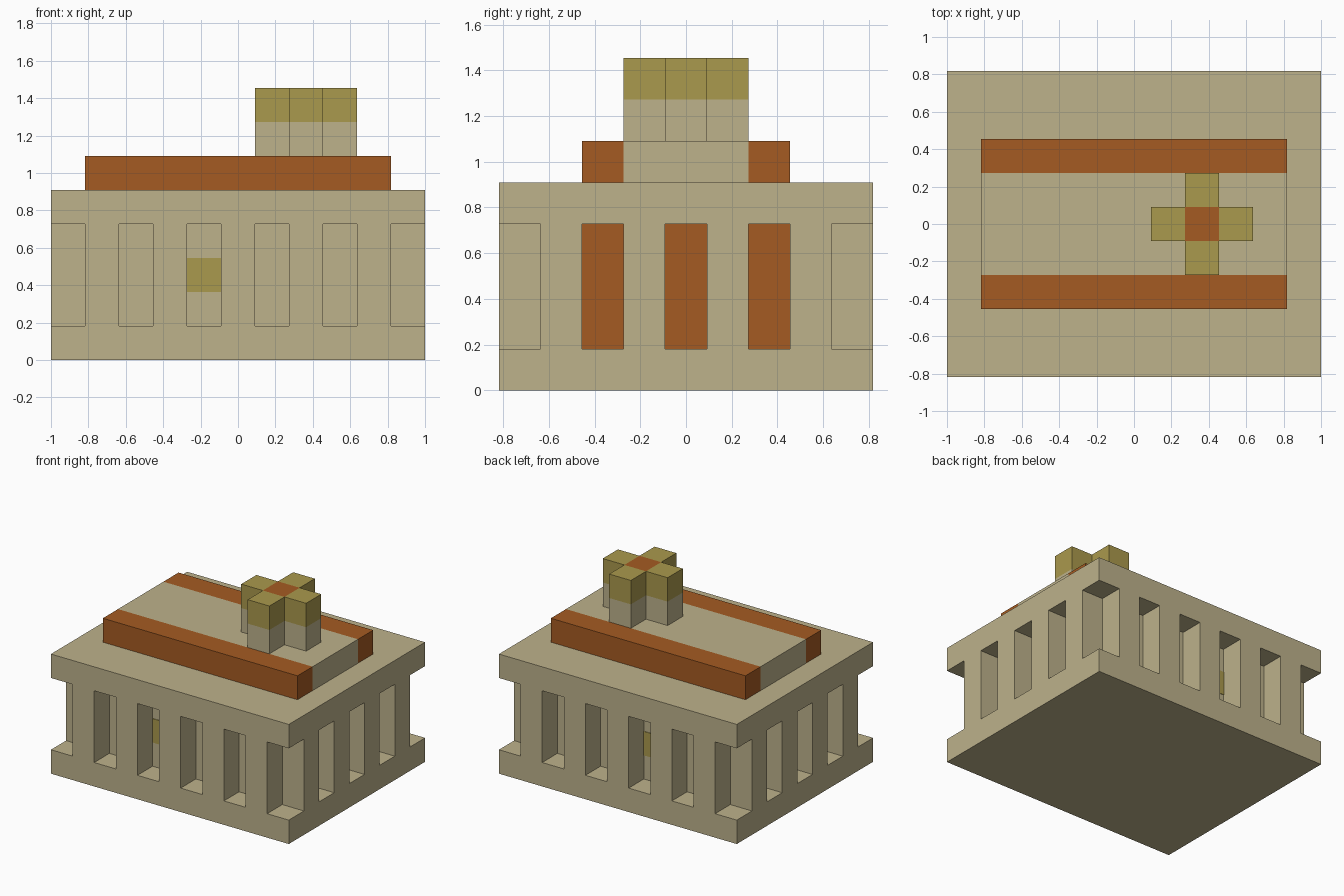
import bpy

U = 2 / 11  # one block

cube = bpy.data.objects.get("Cube")
if cube:
    bpy.data.objects.remove(cube, do_unlink=True)


def material(name, rgb):
    m = bpy.data.materials.new(name)
    m.use_nodes = True
    m.diffuse_color = (*rgb, 1)
    m.node_tree.nodes["Principled BSDF"].inputs["Base Color"].default_value = (*rgb, 1)
    return m


stone = material("sandstone", (0.51, 0.445, 0.26))
clay = material("burnt_orange", (0.376, 0.105, 0.016))
gold = material("dull_gold", (0.402, 0.319, 0.074))


def block(name, center, size, mat):
    """Box given in block units: centre in x and y, bottom in z."""
    x, y, z = center
    sx, sy, sz = (s / 2 for s in size)
    corners = [(x + i * sx, y + j * sy, z + sz + k * sz)
               for i in (-1, 1) for j in (-1, 1) for k in (-1, 1)]
    faces = [(0, 1, 3, 2), (4, 6, 7, 5), (0, 4, 5, 1),
             (2, 3, 7, 6), (0, 2, 6, 4), (1, 5, 7, 3)]
    mesh = bpy.data.meshes.new(name)
    mesh.from_pydata([[c * U for c in p] for p in corners], [], faces)
    mesh.materials.append(mat)
    ob = bpy.data.objects.new(name, mesh)
    bpy.context.collection.objects.link(ob)
    return ob


# Base, upper slab and the recessed hall between them
block("base", (0, 0, 0), (11, 9, 1), stone)
block("upper_slab", (0, 0, 4), (11, 9, 1), stone)
hall = block("hall", (0, 0, 1), (9, 7, 3), stone)
hall.data.materials.append(clay)
for face in hall.data.polygons:
    if abs(face.normal.x) > 0.9:  # end walls
        face.material_index = 1

# Pillars around all four sides
for side in (-1, 1):
    for x in range(-4, 5, 2):
        block("long_side_pillar", (x, side * 4, 1), (1, 1, 3), stone)
    for y in range(-3, 4, 2):
        block("end_pillar", (side * 5, y, 1), (1, 1, 3), stone)
    # Small window plate on the front and back walls
    block("window", (-1, side * 3.5, 2), (1, 0.04, 1), gold)

# Roof with coloured edges
block("roof_middle", (0, 0, 5), (9, 3, 1), stone)
for side in (-1, 1):
    block("roof_edge", (0, side * 2, 5), (9, 1, 1), clay)

# Cross-shaped chimney
block("chimney_core", (2, 0, 6), (1, 1, 2), clay)
for dx, dy in ((1, 0), (-1, 0), (0, 1), (0, -1)):
    block("chimney_arm", (2 + dx, dy, 6), (1, 1, 1), stone)
    block("chimney_cap", (2 + dx, dy, 7), (1, 1, 1), gold)
